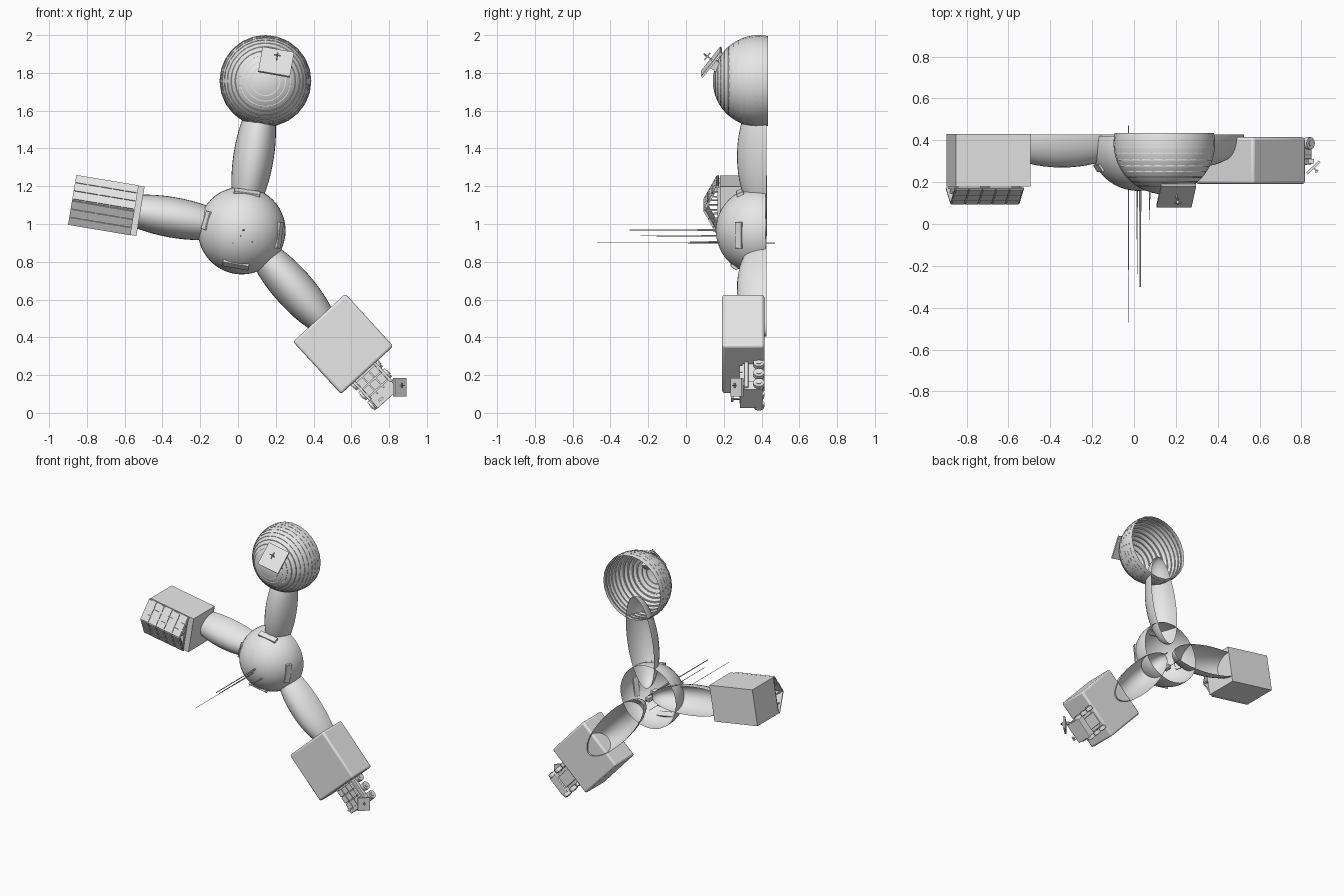
import bpy, bmesh, math
from mathutils import Matrix, Vector

if "Cube" in bpy.data.objects:
    bpy.data.objects.remove(bpy.data.objects["Cube"], do_unlink=True)

grey = bpy.data.materials.new("light_grey")
grey.use_nodes = True
grey.diffuse_color = (0.8, 0.8, 0.8, 1)
grey.node_tree.nodes["Principled BSDF"].inputs["Base Color"].default_value = (0.8, 0.8, 0.8, 1)

T = lambda x, y, z: Matrix.Translation((x, y, z))
R = lambda deg, axis: Matrix.Rotation(math.radians(deg), 4, axis)
S = lambda x, y, z: Matrix.Diagonal((x, y, z, 1))


def finish(name, bm, smooth=False, bevel=0):
    me = bpy.data.meshes.new(name)
    bm.to_mesh(me)
    bm.free()
    ob = bpy.data.objects.new(name, me)
    bpy.context.collection.objects.link(ob)
    me.materials.append(grey)
    if bevel:
        mod = ob.modifiers.new("Bevel", 'BEVEL')
        mod.width, mod.segments = bevel, 3
    if smooth:
        bpy.ops.object.select_all(action='DESELECT')
        ob.select_set(True)
        bpy.context.view_layer.objects.active = ob
        bpy.ops.object.shade_smooth_by_angle(angle=math.radians(35))
    return ob


def add_box(bm, frame, pos, size):
    bmesh.ops.create_cube(bm, size=1, matrix=frame @ T(*pos) @ S(*size))


def add_rod(bm, frame, r1, r2, length, seg=10):
    # cylinder or cone along the local z axis, centred on the frame
    bmesh.ops.create_cone(bm, cap_ends=True, segments=seg, radius1=r1, radius2=r2,
                          depth=length, matrix=frame)


def shell(name, matrix, back, seg=48, rings=24):
    # open ellipsoid shell cut flat at the back
    bm = bmesh.new()
    bmesh.ops.create_uvsphere(bm, u_segments=seg, v_segments=rings, radius=1, matrix=matrix)
    bmesh.ops.bisect_plane(bm, geom=bm.verts[:] + bm.edges[:] + bm.faces[:], dist=1e-5,
                           plane_co=(0, back, 0), plane_no=(0, 1, 0), clear_outer=True)
    return finish(name, bm, smooth=True)


def dish_plate(name, frame, w, h, k):
    # flat plate with a small cross aerial standing on its face (normal = local -y)
    bm = bmesh.new()
    add_box(bm, frame, (0, 0, 0), (w, 0.012, h))
    add_box(bm, frame, (0, -k * 0.5, 0.01), (0.007, k, 0.007))
    add_box(bm, frame, (0, -k * 0.6, 0.01), (0.006, 0.006, k * 0.8))
    add_box(bm, frame, (0, -k * 0.8, 0.01), (k * 0.6, 0.006, 0.006))
    finish(name, bm)


# Central hub and the upper dome
HUB = Vector((0.02, 0.39, 0.965))
DOME = Vector((0.145, 0.385, 1.757))
HR, DR = 0.232, 0.243
shell("hub_dome", T(*HUB) @ R(90, 'X') @ S(HR, HR, HR), 0.42)
shell("upper_dome", T(*DOME) @ R(90, 'X') @ S(DR, DR, DR), 0.435, 24, 24)

# Ribs breaking through the upper dome
bm = bmesh.new()
for i in range(2, 13):
    th = math.radians(i * 7.5 + 3.75)
    r, y = DR * 0.990 * math.sin(th), DOME.y - DR * 0.990 * math.cos(th)
    loop = []
    for j in range(48):
        a = 2 * math.pi * (j + 0.5) / 48
        c, s = math.cos(a), math.sin(a)
        loop.append([bm.verts.new((DOME.x + (r + dr) * c, y + dy, DOME.z + (r + dr) * s))
                     for dr, dy in ((0.002, -0.003), (0.002, 0.003), (-0.006, 0.003), (-0.006, -0.003))])
    for j in range(48):
        A, B = loop[j], loop[(j + 1) % 48]
        for k in range(4):
            bm.faces.new((A[k], A[(k + 1) % 4], B[(k + 1) % 4], B[k]))
bmesh.ops.recalc_face_normals(bm, faces=bm.faces[:])
finish("upper_dome_ribs", bm)

# Three barrel tunnels: name, centre x and z, compass angle
for name, x, z, ang in (("upper_tunnel", 0.083, 1.36, 9),
                        ("right_tunnel", -0.345, 1.035, -80),
                        ("left_tunnel", 0.29, 0.665, 138.5)):
    shell(name, T(x, 0.425, z) @ R(ang, 'Y') @ S(0.107, 0.155, 0.335), 0.427, 32, 24)

# Hatches on the hub: compass angle, polar angle, length
bm = bmesh.new()
for phi, th, ln in ((8, 63, 0.14), (97, 61, 0.14), (190, 54, 0.14), (-74, 58, 0.10)):
    f = T(*HUB) @ R(phi, 'Y') @ R(90 - th, 'X')
    add_box(bm, f, (0, 0, HR - 0.004), (ln, 0.04, 0.018))
finish("hub_hatches", bm, bevel=0.003)

# Aerials through the hub: x, z, front y, back y, base front y, thickness
bm = bmesh.new()
for x, z, y0, y1, yb, r in ((0.03, 0.968, -0.30, 0.40, 0.06, 0.004),
                            (0.015, 0.937, -0.24, 0.38, 0.08, 0.0025),
                            (-0.026, 0.90, -0.47, 0.47, 0.01, 0.002),
                            (0.075, 0.905, 0.02, 0.38, 0.12, 0.003)):
    add_rod(bm, T(x, (y0 + y1) / 2, z) @ R(90, 'X'), r, r * 0.7, y1 - y0)
    add_rod(bm, T(x, (yb + 0.32) / 2, z) @ R(90, 'X'), r * 1.8, r * 1.5, 0.32 - yb)
    add_box(bm, T(x, 0.33, z), (0, 0, 0), (0.03, 0.05, 0.03))
finish("hub_aerials", bm)

# Sloping plate on the upper dome with its bracket
pf = T(0.202, 0.135, 1.857) @ R(10, 'Y') @ R(-38, 'X')
dish_plate("dome_plate", pf, 0.17, 0.165, 0.06)
bm = bmesh.new()
add_box(bm, pf, (0, 0.04, 0), (0.05, 0.08, 0.05))
finish("dome_plate_bracket", bm)

# Power module on the model's right
pm = T(-0.695, 0, 1.097) @ R(9.5, 'Y')
bm = bmesh.new()
add_box(bm, pm, (0, 0.305, 0), (0.362, 0.25, 0.265))
finish("power_module", bm)

# Gabled solar panels with raised cells and support struts
bm = bmesh.new()
for side in (1, -1):
    f = pm @ T(-0.018, 0.133, side * 0.067) @ R(-29 * side, 'X')
    add_box(bm, f, (0, 0.003, 0), (0.335, 0.006, 0.153))
    for i in range(5):
        for j in range(3):
            add_box(bm, f, ((i - 2) * 0.066, -0.003, (j - 1) * 0.05), (0.060, 0.006, 0.044))
finish("solar_panels", bm)
bm = bmesh.new()
for x in (-0.17, -0.018, 0.135):
    add_box(bm, pm, (x, 0.145, 0), (0.008, 0.08, 0.008))
    for s in (1, -1):
        add_box(bm, pm, (x, 0.165, s * 0.07), (0.008, 0.04, 0.008))
        add_box(bm, pm, (x, 0.174, s * 0.06), (0.008, 0.012, 0.12))
finish("solar_struts", bm)

# Garage on the model's lower left
gf = T(0.557, 0, 0.365) @ R(137.5, 'Y')
bm = bmesh.new()
add_box(bm, gf, (0, 0.303, 0), (0.376, 0.224, 0.376))
finish("garage", bm, smooth=True, bevel=0.014)

# Rover parked at the garage door
rv = gf @ T(0.02, 0, 0)
bm = bmesh.new()
add_box(bm, rv, (0, 0.335, 0.27), (0.135, 0.075, 0.20))
add_box(bm, rv, (0, 0.345, 0.345), (0.15, 0.12, 0.06))
add_box(bm, rv, (0, 0.375, 0.26), (0.09, 0.03, 0.20))
for s in (1, -1):
    add_box(bm, rv, (s * 0.072, 0.32, 0.27), (0.02, 0.02, 0.19))
finish("rover_body", bm, bevel=0.004)
bm = bmesh.new()
for i in range(3):
    for j in range(3):
        add_box(bm, rv, ((i - 1) * 0.046, 0.293, 0.22 + j * 0.052), (0.041, 0.022, 0.046))
finish("rover_deck_panels", bm)

# Wheels and hubs, three a side
bm = bmesh.new()
for s in (1, -1):
    for z in (0.2, 0.272, 0.344):
        f = rv @ T(s * 0.082, 0.386, z) @ R(90, 'Y')
        add_rod(bm, f, 0.029, 0.029, 0.026, 20)
        add_rod(bm, f, 0.014, 0.014, 0.034, 12)
finish("rover_wheels", bm, smooth=True)

# Rover plate aerial and nose mast
dish_plate("rover_plate", T(0.857, 0.27, 0.135) @ R(43, 'Z'), 0.085, 0.097, 0.03)
bm = bmesh.new()
add_box(bm, T(0.835, 0.3, 0.135), (0, 0, 0), (0.05, 0.02, 0.02))
add_box(bm, rv, (0.03, 0.265, 0.35), (0.008, 0.05, 0.008))
add_box(bm, rv, (0.03, 0.245, 0.35), (0.03, 0.012, 0.012))
finish("rover_masts", bm)
